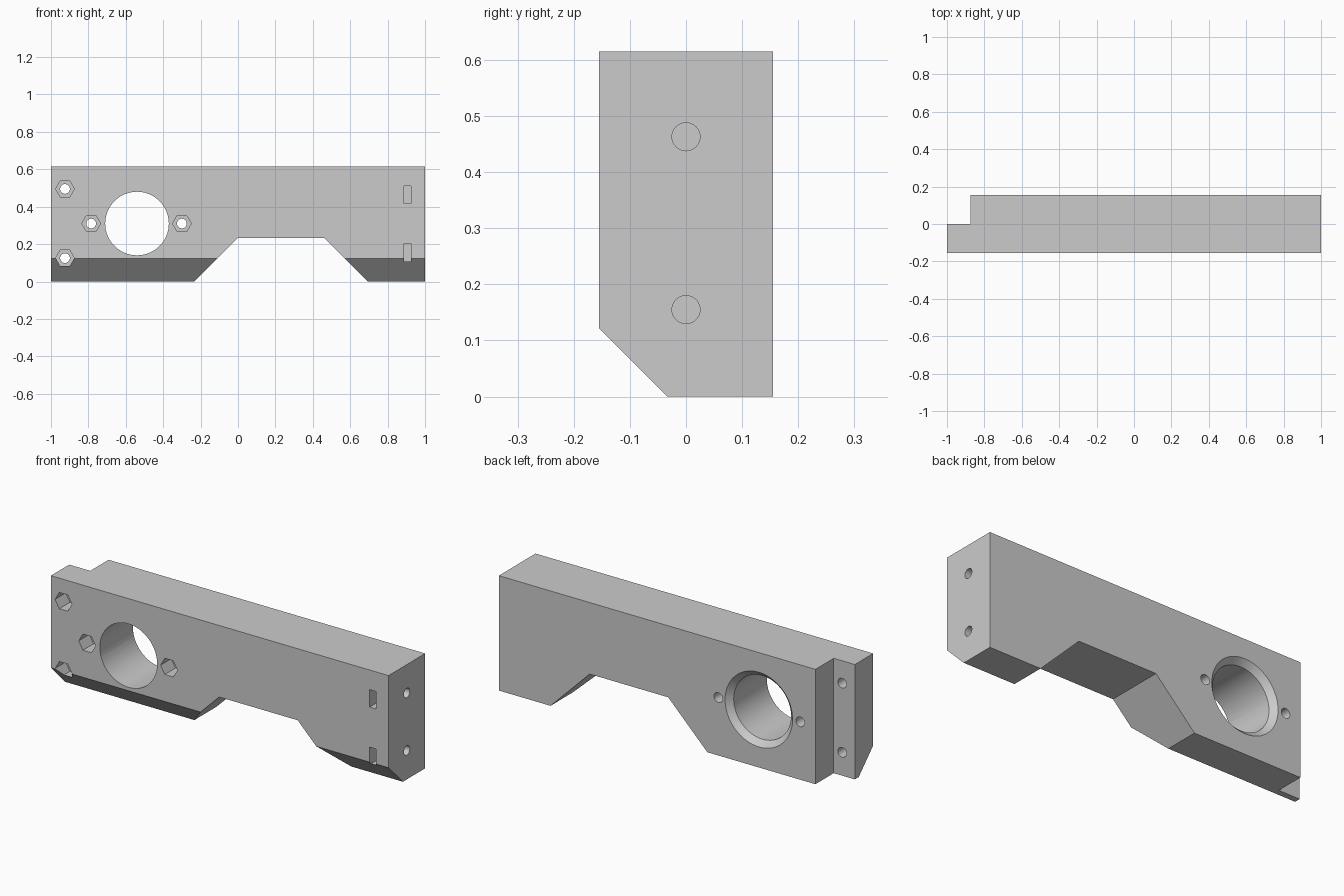
import bpy, bmesh, math

cube = bpy.data.objects.get("Cube")
if cube:
    bpy.data.objects.remove(cube, do_unlink=True)

grey = bpy.data.materials.new("plain grey")
grey.use_nodes = True
colour = (0.6, 0.6, 0.6, 1)
grey.diffuse_color = colour
grey.node_tree.nodes["Principled BSDF"].inputs["Base Color"].default_value = colour


def ngon(u, v, r, n=64):
    return [(u + r * math.cos(math.tau * i / n), v + r * math.sin(math.tau * i / n))
            for i in range(n)]


def rect(u0, u1, v0, v1):
    return [(u0, v0), (u1, v0), (u1, v1), (u0, v1)]


def loft(name, ring, start, end, axis="y", end_ring=None):
    """Solid between two matching outlines along the x or y axis."""
    bm = bmesh.new()
    loops = []
    for pts, t in ((ring, start), (end_ring or ring, end)):
        loops.append([bm.verts.new((u, t, v) if axis == "y" else (t, u, v)) for u, v in pts])
    a, b = loops
    bm.faces.new(a)
    bm.faces.new(b)
    for i in range(len(a)):
        j = (i + 1) % len(a)
        bm.faces.new((a[i], a[j], b[j], b[i]))
    bmesh.ops.recalc_face_normals(bm, faces=bm.faces)
    mesh = bpy.data.meshes.new(name)
    bm.to_mesh(mesh)
    bm.free()
    mesh.materials.append(grey)
    obj = bpy.data.objects.new(name, mesh)
    bpy.context.collection.objects.link(obj)
    return obj


HALF, TOP = 0.155, 0.615

# Bar with the trapezoid arch in its underside
bar = loft("mounting_bar", [(-1, 0), (-0.235, 0), (-0.003, 0.232), (0.462, 0.232),
                            (0.694, 0), (1, 0), (1, TOP), (-1, TOP)], -HALF, HALF)


def cut(cutter):
    cutter.hide_render = True
    bpy.context.view_layer.objects.active = bar
    mod = bar.modifiers.new(cutter.name, "BOOLEAN")
    mod.operation = "DIFFERENCE"
    mod.solver = "EXACT"
    mod.object = cutter
    bpy.ops.object.modifier_apply(modifier=mod.name)
    bpy.data.objects.remove(cutter, do_unlink=True)


# Chamfer on the lower front edge, and the step at the back right end
cut(loft("chamfer", [(-0.255, 0.222), (0.067, -0.1), (-0.255, -0.1)], -1.1, 1.1, "x"))
cut(loft("step", rect(-1.1, -0.875, -0.1, 0.8), 0, 0.3))

# Large bore with a countersunk back rim
cut(loft("bore", ngon(-0.54, 0.31, 0.17), -0.3, 0.3))
cut(loft("bore_rim", ngon(-0.54, 0.31, 0.16), 0.115, 0.175, "y", ngon(-0.54, 0.31, 0.22)))

# Bolt holes with hexagonal nut pockets in the front
for u, v in ((-0.925, 0.495), (-0.925, 0.125), (-0.785, 0.31), (-0.3, 0.31)):
    cut(loft("nut_pocket", ngon(u, v, 0.05, 6), -0.3, -0.065))
    cut(loft("bolt_hole", ngon(u, v, 0.026, 32), -0.3, 0.3))

# End holes crossing the nut slots
for v in (0.155, 0.463):
    cut(loft("nut_slot", rect(0.888, 0.925, v - 0.047, v + 0.047), -0.3, 0.047))
    cut(loft("end_hole", ngon(0, v, 0.025, 32), 0.8, 1.1, "x"))

bpy.ops.object.select_all(action="DESELECT")
bar.select_set(True)
bpy.context.view_layer.objects.active = bar
bpy.ops.object.shade_smooth_by_angle(angle=math.radians(30))
